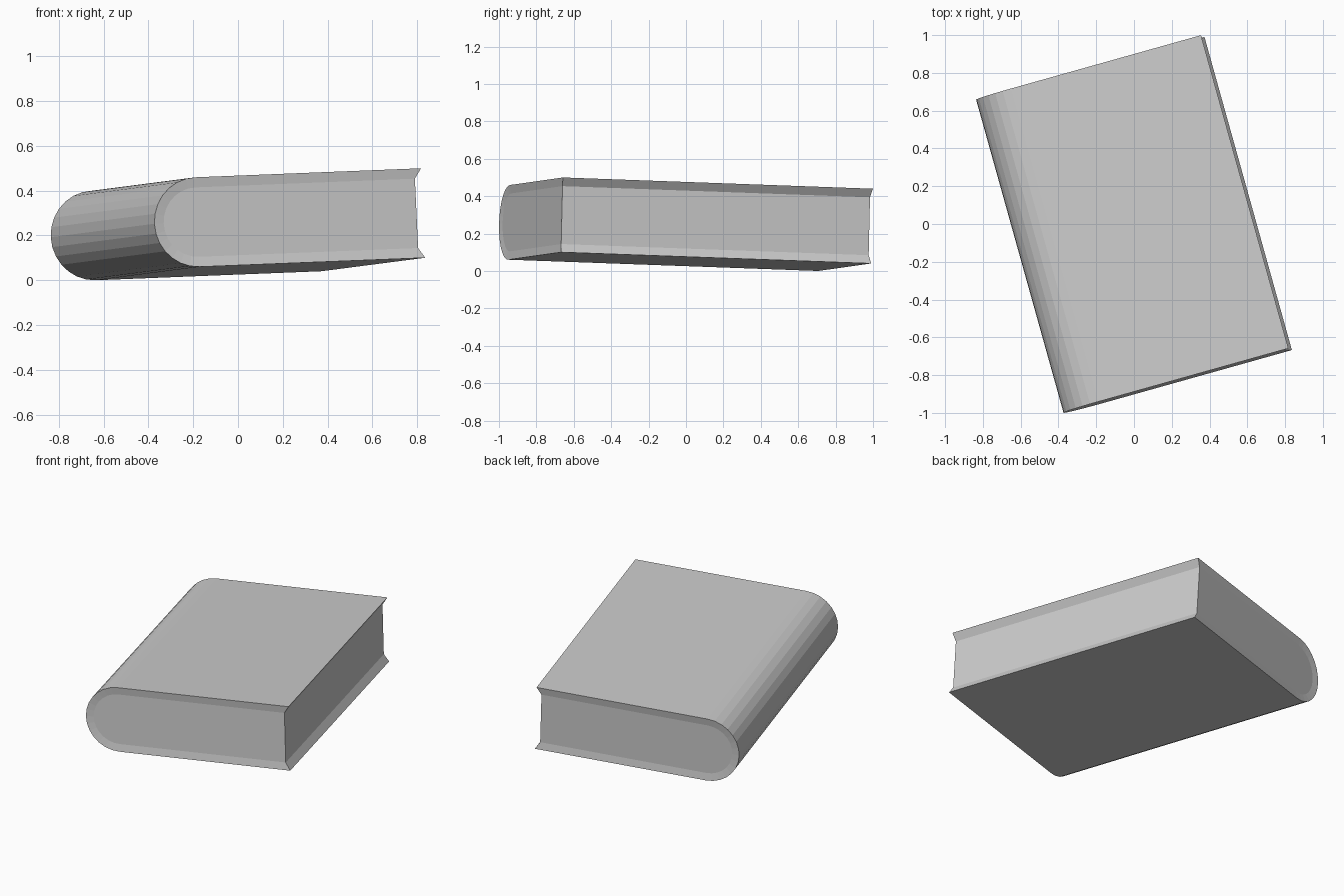
import bpy
import bmesh
from math import sin, cos, pi, radians
from mathutils import Matrix, Vector

cube = bpy.data.objects.get("Cube")
if cube:
    bpy.data.objects.remove(cube, do_unlink=True)

WIDTH, LENGTH, THICK = 1.247, 1.722, 0.40
RIM = 0.045            # visible cover edge around the pages
FORE_RECESS = 0.029    # pages set back at the opening side
END_RECESS = 0.007     # pages set back at head and tail
SEGMENTS = 14

grey = bpy.data.materials.new("light_grey")
grey.use_nodes = True
color = (0.6, 0.6, 0.6, 1)
grey.diffuse_color = color
grey.node_tree.nodes["Principled BSDF"].inputs["Base Color"].default_value = color


def profile(radius, fore_x, y):
    """U-shaped section: top edge, round spine, bottom edge."""
    center = Vector((THICK / 2, y, THICK / 2))
    points = [Vector((fore_x, y, center.z + radius))]
    for i in range(SEGMENTS + 1):
        a = pi / 2 + pi * i / SEGMENTS
        points.append(center + Vector((cos(a), 0, sin(a))) * radius)
    points.append(Vector((fore_x, y, center.z - radius)))
    return points


def build(name, part, pose):
    bm = bmesh.new()
    r = THICK / 2

    def ring(radius, fore_x, y):
        return [bm.verts.new(p) for p in profile(radius, fore_x, y)]

    outer_a = ring(r, WIDTH, 0)
    outer_b = ring(r, WIDTH, LENGTH)
    inner_a = ring(r - RIM, WIDTH - FORE_RECESS, END_RECESS)
    inner_b = ring(r - RIM, WIDTH - FORE_RECESS, LENGTH - END_RECESS)

    # Cover skin and the sloping rims at both ends
    cover, pages = [], []
    for one, two in ((outer_a, outer_b), (inner_a, outer_a), (outer_b, inner_b)):
        for i in range(len(one) - 1):
            cover.append(bm.faces.new((one[i], one[i + 1], two[i + 1], two[i])))
    # Sloping rims at the opening side
    for i in (0, -1):
        cover.append(bm.faces.new((outer_a[i], outer_b[i], inner_b[i], inner_a[i])))
    # Page surfaces: head, tail and fore edge
    pages.append(bm.faces.new(inner_a))
    pages.append(bm.faces.new(inner_b))
    pages.append(bm.faces.new((inner_a[0], inner_a[-1], inner_b[-1], inner_b[0])))

    bmesh.ops.recalc_face_normals(bm, faces=bm.faces[:])
    # Tilt the book and centre it on the ground
    bm.transform(pose)
    axes = list(zip(*(v.co for v in bm.verts)))
    low = [min(a) for a in axes]
    high = [max(a) for a in axes]
    shift = Vector((-(low[0] + high[0]) / 2, -(low[1] + high[1]) / 2, -low[2]))
    bmesh.ops.translate(bm, verts=bm.verts[:], vec=shift)

    # Keep only the faces of the wanted part
    unwanted = pages if part == "cover" else cover
    bmesh.ops.delete(bm, geom=unwanted, context="FACES")
    mesh = bpy.data.meshes.new(name)
    bm.to_mesh(mesh)
    bm.free()
    mesh.materials.append(grey)
    obj = bpy.data.objects.new(name, mesh)
    bpy.context.collection.objects.link(obj)


pose = (Matrix.Rotation(radians(15.6), 4, "Z")
        @ Matrix.Rotation(radians(-2.0), 4, "X")
        @ Matrix.Rotation(radians(-2.2), 4, "Y"))
build("book_cover", "cover", pose)
build("book_pages", "pages", pose)
